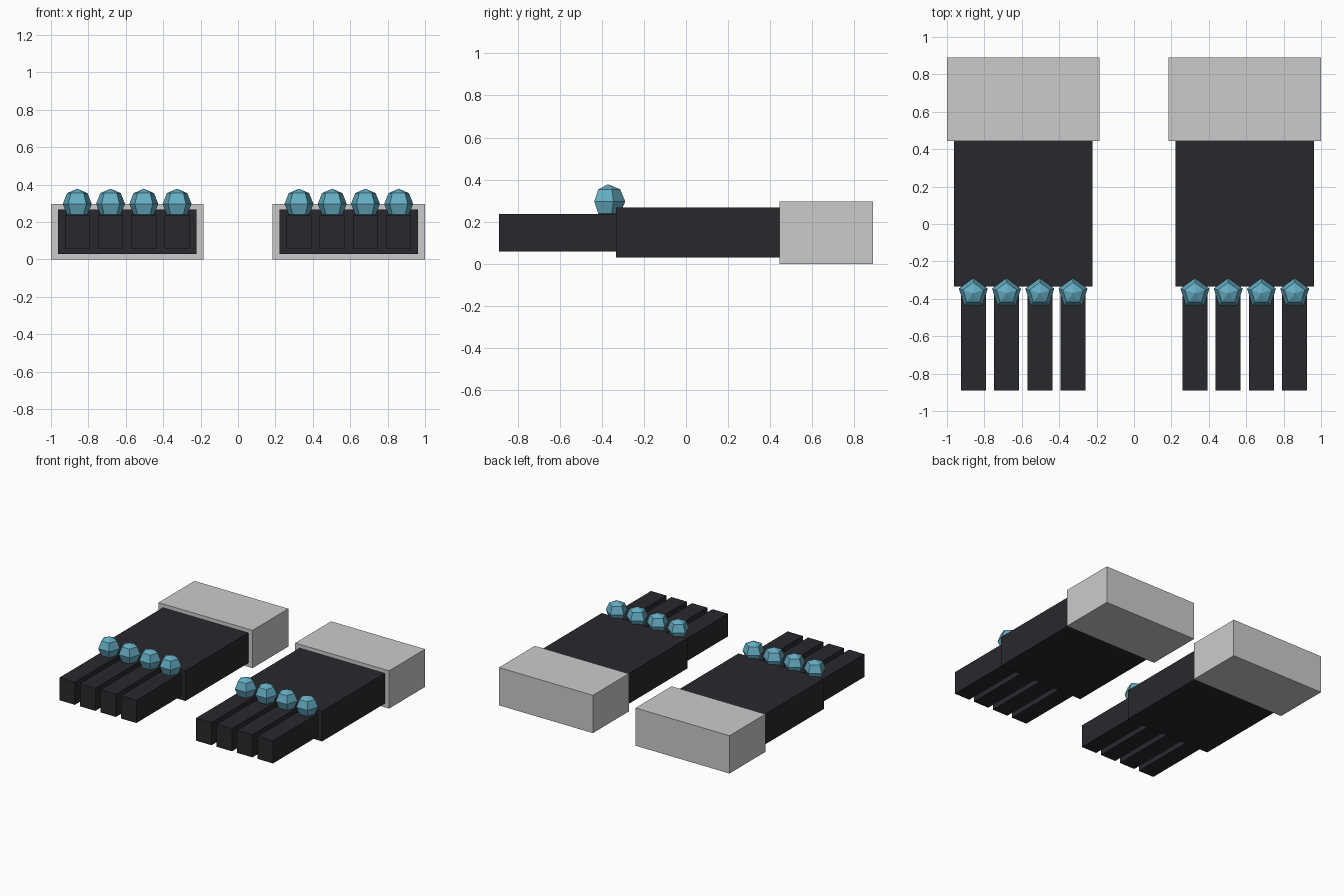
import bpy

if "Cube" in bpy.data.objects:
    bpy.data.objects.remove(bpy.data.objects["Cube"])

S = 2 / 2.7          # design units -> model units
Z = 0.2              # height of the glove centre line


def material(name, color):
    m = bpy.data.materials.new(name)
    m.diffuse_color = color
    m.use_nodes = True
    m.node_tree.nodes["Principled BSDF"].inputs["Base Color"].default_value = m.diffuse_color
    return m


dark = material("dark_leather", (0.022, 0.022, 0.027, 1))
teal = material("teal_stud", (0.13, 0.42, 0.55, 1))


def finish(name, mat):
    ob = bpy.context.object
    ob.name = name
    if mat:
        ob.data.materials.append(mat)


def box(name, x, y0, y1, width, height, mat=None):
    bpy.ops.mesh.primitive_cube_add(size=1, location=(x * S, (y0 + y1) / 2 * S, Z * S))
    bpy.context.object.scale = (width * S, (y1 - y0) * S, height * S)
    bpy.ops.object.transform_apply(location=False, rotation=False, scale=True)
    finish(name, mat)


for side, cx in (("left", -0.8), ("right", 0.8)):
    # wrist cuff and back of the hand
    box(f"{side}_cuff", cx, 0.6, 1.2, 1.1, 0.4)
    box(f"{side}_palm", cx, -0.45, 0.6, 1.0, 0.32, dark)
    for i in range(4):
        x = cx + (i - 1.5) * 0.24
        # finger with a faceted knuckle stud on top
        box(f"{side}_finger_{i + 1}", x, -1.2, -0.45, 0.18, 0.24, dark)
        bpy.ops.mesh.primitive_uv_sphere_add(
            segments=5, ring_count=4, radius=0.11 * S,
            location=(x * S, -0.5 * S, 0.4 * S))
        finish(f"{side}_knuckle_stud_{i + 1}", teal)
